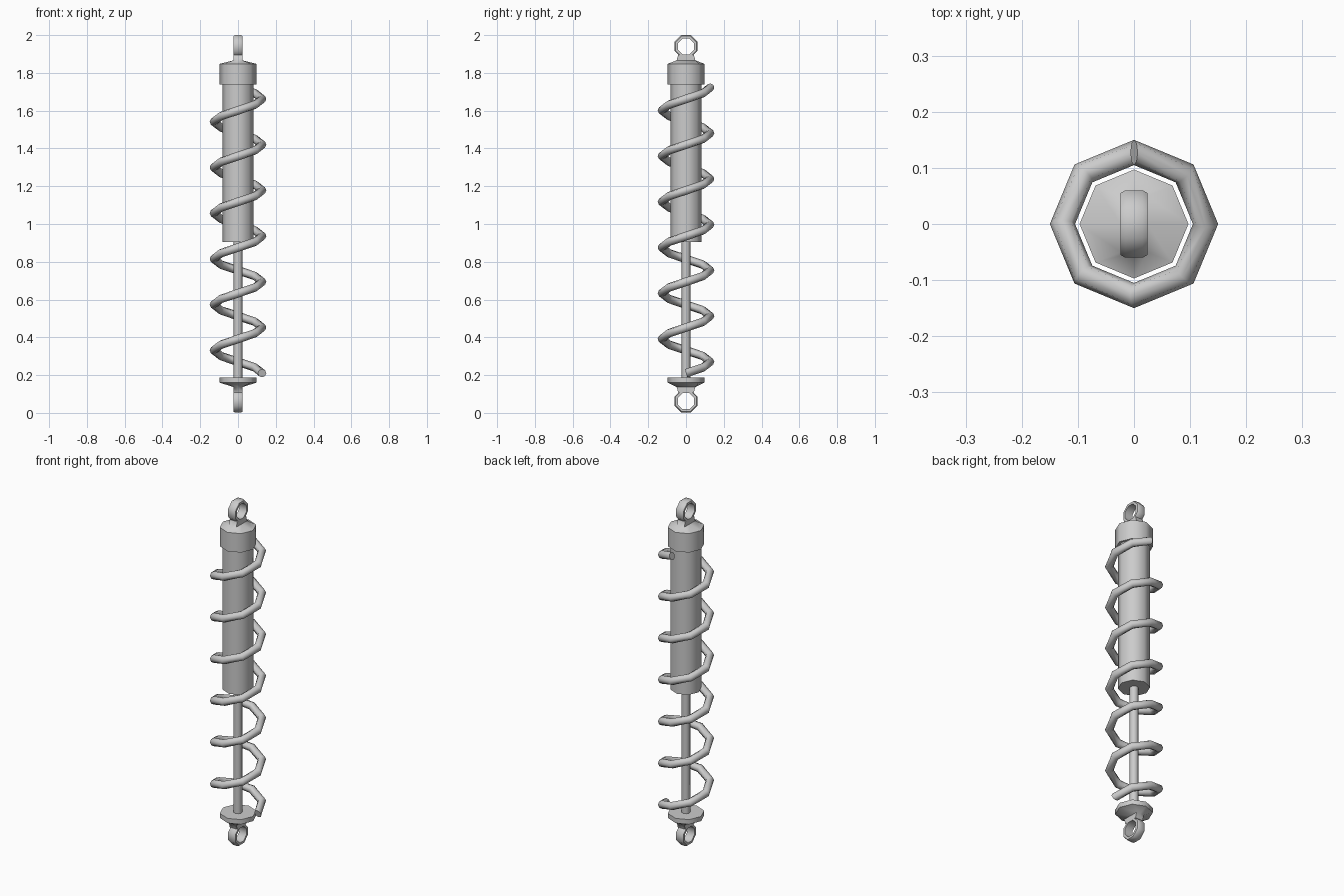
import bpy, bmesh
from math import sin, cos, pi, tau, radians
from mathutils import Vector

if "Cube" in bpy.data.objects:
    bpy.data.objects.remove(bpy.data.objects["Cube"])


def loft(name, rings, caps=True, closed=False):
    """Skin a list of equal-sized point rings into one object."""
    bm = bmesh.new()
    rows = [[bm.verts.new(p) for p in ring] for ring in rings]
    pairs = list(zip(rows, rows[1:]))
    if closed:
        pairs.append((rows[-1], rows[0]))
    for a, b in pairs:
        n = len(a)
        for i in range(n):
            j = (i + 1) % n
            bm.faces.new((a[i], a[j], b[j], b[i]))
    if caps and not closed:
        bm.faces.new(rows[0])
        bm.faces.new(rows[-1])
    bmesh.ops.recalc_face_normals(bm, faces=bm.faces)
    mesh = bpy.data.meshes.new(name)
    bm.to_mesh(mesh)
    bm.free()
    obj = bpy.data.objects.new(name, mesh)
    bpy.context.collection.objects.link(obj)
    bpy.ops.object.select_all(action='DESELECT')
    obj.select_set(True)
    bpy.context.view_layer.objects.active = obj
    bpy.ops.object.shade_smooth_by_angle(angle=radians(50))
    return obj


def octagon(r, z):
    return [(r * cos(i * pi / 4), r * sin(i * pi / 4), z) for i in range(8)]


def rectangle(hx, hy, z):
    signs = [(1, 0), (1, 1), (0, 1), (-1, 1), (-1, 0), (-1, -1), (0, -1), (1, -1)]
    return [(hx * a, hy * b, z) for a, b in signs]


def eye_ring(name, zc):
    # chamfered section (x, radius) swept round the x axis in eight steps
    section = [(-.024, .046), (.024, .046), (.024, .060),
               (.015, .065), (-.015, .065), (-.024, .060)]
    rings = []
    for i in range(8):
        a = (i + .5) * pi / 4
        rings.append([(x, r * cos(a), zc + r * sin(a)) for x, r in section])
    return loft(name, rings, closed=True)


# Damper body and piston rod
loft("damper_body", [octagon(.083, .905), octagon(.083, 1.75)])
loft("piston_rod", [octagon(.023, .17), octagon(.023, .92)])

# Top cap tapering into the neck of the upper eye
loft("top_cap", [octagon(.097, 1.738), octagon(.097, 1.848),
                 rectangle(.024, .05, 1.866), rectangle(.024, .041, 1.895)])
eye_ring("upper_eye", 1.94)

# Lower spring seat tapering into the neck of the lower eye
loft("lower_seat", [octagon(.097, .187), octagon(.097, .16),
                    rectangle(.024, .05, .137), rectangle(.024, .041, .108)])
eye_ring("lower_eye", .062)

# Coil spring: eight-sided tube on an eight-step helix
R, tube, pitch, z0, turns = .1275, .0225, .242, .21, 6.25
rings = []
for k in range(int(turns * 8) + 1):
    a = k * pi / 4
    out = Vector((cos(a), sin(a), 0))
    tangent = Vector((-sin(a), cos(a), pitch / (tau * R))).normalized()
    up = tangent.cross(out)
    centre = out * R + Vector((0, 0, z0 + pitch * k / 8))
    rings.append([centre + tube * (out * cos(i * pi / 4) + up * sin(i * pi / 4))
                  for i in range(8)])
loft("coil_spring", rings)
